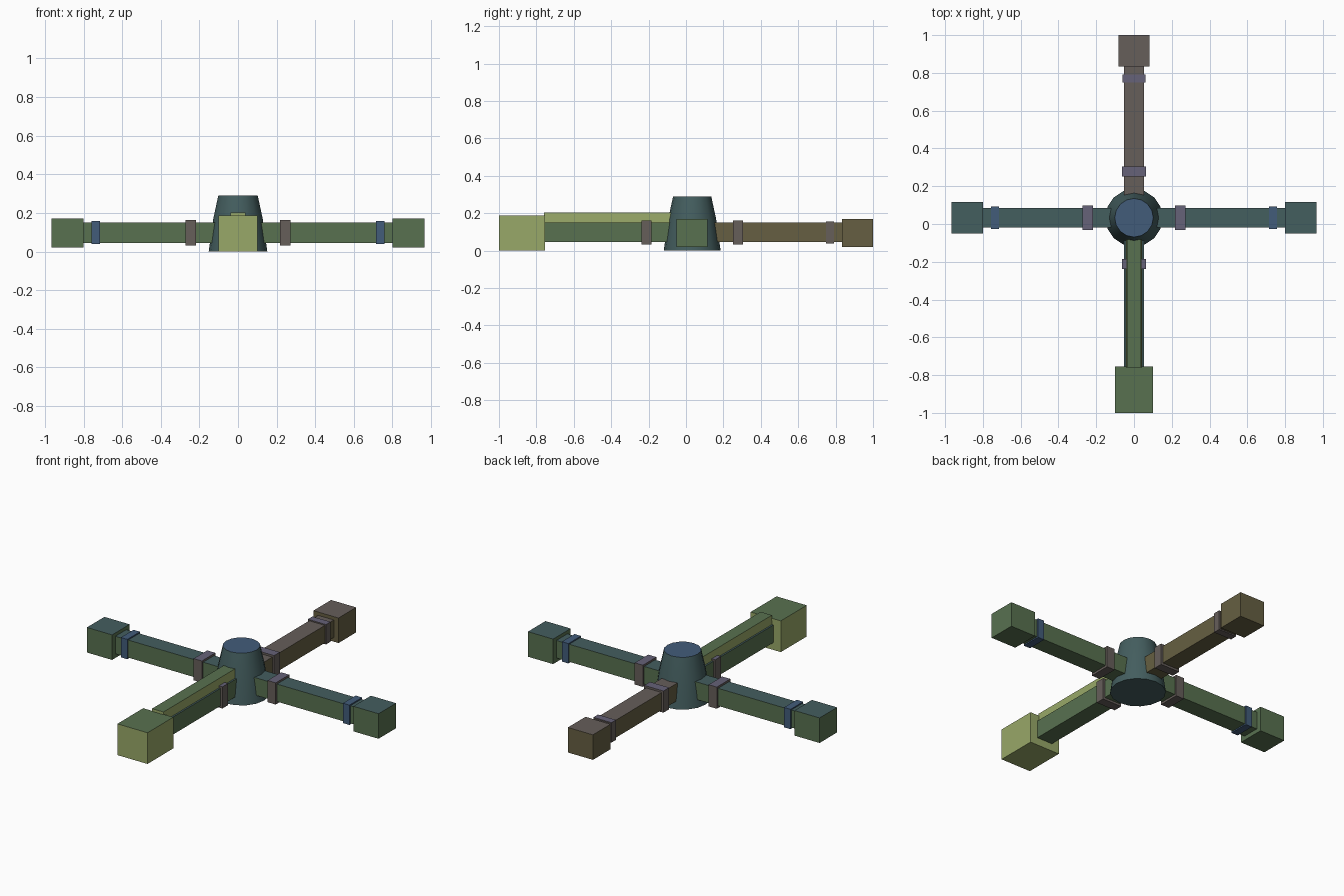
import bpy, bmesh, math

if "Cube" in bpy.data.objects:
    bpy.data.objects.remove(bpy.data.objects["Cube"])

CY = 0.033  # hub centre in y


def mat(name, r, g, b):
    lin = lambda c: ((c / 255 + 0.055) / 1.055) ** 2.4 if c > 10 else c / 3294
    m = bpy.data.materials.new(name)
    m.diffuse_color = (lin(r), lin(g), lin(b), 1)
    m.use_nodes = True
    m.node_tree.nodes["Principled BSDF"].inputs["Base Color"].default_value = m.diffuse_color
    return m


BLUE = mat("slate_blue", 66, 92, 122)
TEAL = mat("dark_teal", 68, 94, 95)
GREEN = mat("moss_green", 88, 113, 80)
LIME = mat("pale_olive", 152, 168, 104)
BROWN = mat("brown", 102, 95, 66)
TAUPE = mat("taupe", 102, 94, 90)
PURPLE = mat("grey_purple", 102, 98, 120)


def finish(name, bm, side, top):
    """Colour upward faces with top, the rest with side."""
    bmesh.ops.recalc_face_normals(bm, faces=bm.faces)
    for f in bm.faces:
        f.material_index = 1 if f.normal.z > 0.8 else 0
    me = bpy.data.meshes.new(name)
    bm.to_mesh(me)
    bm.free()
    me.materials.append(side)
    me.materials.append(top)
    ob = bpy.data.objects.new(name, me)
    bpy.context.collection.objects.link(ob)
    return ob


def box(name, x, y, z, side, top, taper=1.0):
    """Box from (min, max) ranges; taper narrows the top in x."""
    bm = bmesh.new()
    bmesh.ops.create_cube(bm, size=1)
    for v in bm.verts:
        k = taper if v.co.z > 0 else 1
        v.co = ((x[0] + x[1]) / 2 + v.co.x * (x[1] - x[0]) * k,
                (y[0] + y[1]) / 2 + v.co.y * (y[1] - y[0]),
                (z[0] + z[1]) / 2 + v.co.z * (z[1] - z[0]))
    return finish(name, bm, side, top)


def along(name, d, r, w, z, side, top):
    """Box reaching from r[0] to r[1] out of the hub in direction d, half width w."""
    dx, dy = d
    xs = sorted((dx * r[0], dx * r[1])) if dx else (-w, w)
    ys = sorted((CY + dy * r[0], CY + dy * r[1])) if dy else (CY - w, CY + w)
    return box(name, xs, ys, z, side, top)


# Hub: a truncated cone with a slightly bulging side
bm = bmesh.new()
N = 16
rings = []
for r, z in ((0.152, 0.0), (0.128, 0.17), (0.102, 0.29)):
    rings.append([bm.verts.new((r * math.cos(2 * math.pi * i / N),
                                CY + r * math.sin(2 * math.pi * i / N), z)) for i in range(N)])
for a, b in zip(rings, rings[1:]):
    for i in range(N):
        j = (i + 1) % N
        bm.faces.new((a[i], a[j], b[j], b[i]))
bm.faces.new(rings[0][::-1])
bm.faces.new(rings[-1])
hub = finish("hub", bm, TEAL, BLUE)
bpy.context.view_layer.objects.active = hub
hub.select_set(True)
bpy.ops.object.shade_smooth_by_angle(angle=math.radians(35))

# Four arms: beam, inner collar, outer collar and end block
arms = {
    "right": ((1, 0), GREEN, TEAL, BLUE, BLUE),
    "left": ((-1, 0), GREEN, TEAL, BLUE, BLUE),
    "back": ((0, 1), BROWN, TAUPE, TAUPE, PURPLE),
    "front": ((0, -1), GREEN, TEAL, BLUE, BLUE),
}
for n, (d, side, top, cside, ctop) in arms.items():
    along(n + "_beam", d, (0.07, 0.81 if n != "front" else 0.80), 0.052, (0.045, 0.15), side, top)
    along(n + "_inner_collar", d, (0.218, 0.272), 0.064, (0.032, 0.162), TAUPE, PURPLE)
    if n != "front":
        along(n + "_outer_collar", d, (0.715, 0.758), 0.06, (0.038, 0.157), cside, ctop)
        along(n + "_end_block", d, (0.80, 0.967), 0.083, (0.02, 0.17), side, top)

# Front arm: larger end block and raised bar on top
box("front_end_block", (-0.1, 0.1), (-1.0, -0.755), (0, 0.187), LIME, GREEN)
box("front_top_bar", (-0.042, 0.042), (-0.76, -0.06), (0.145, 0.203), LIME, GREEN, 0.9)
